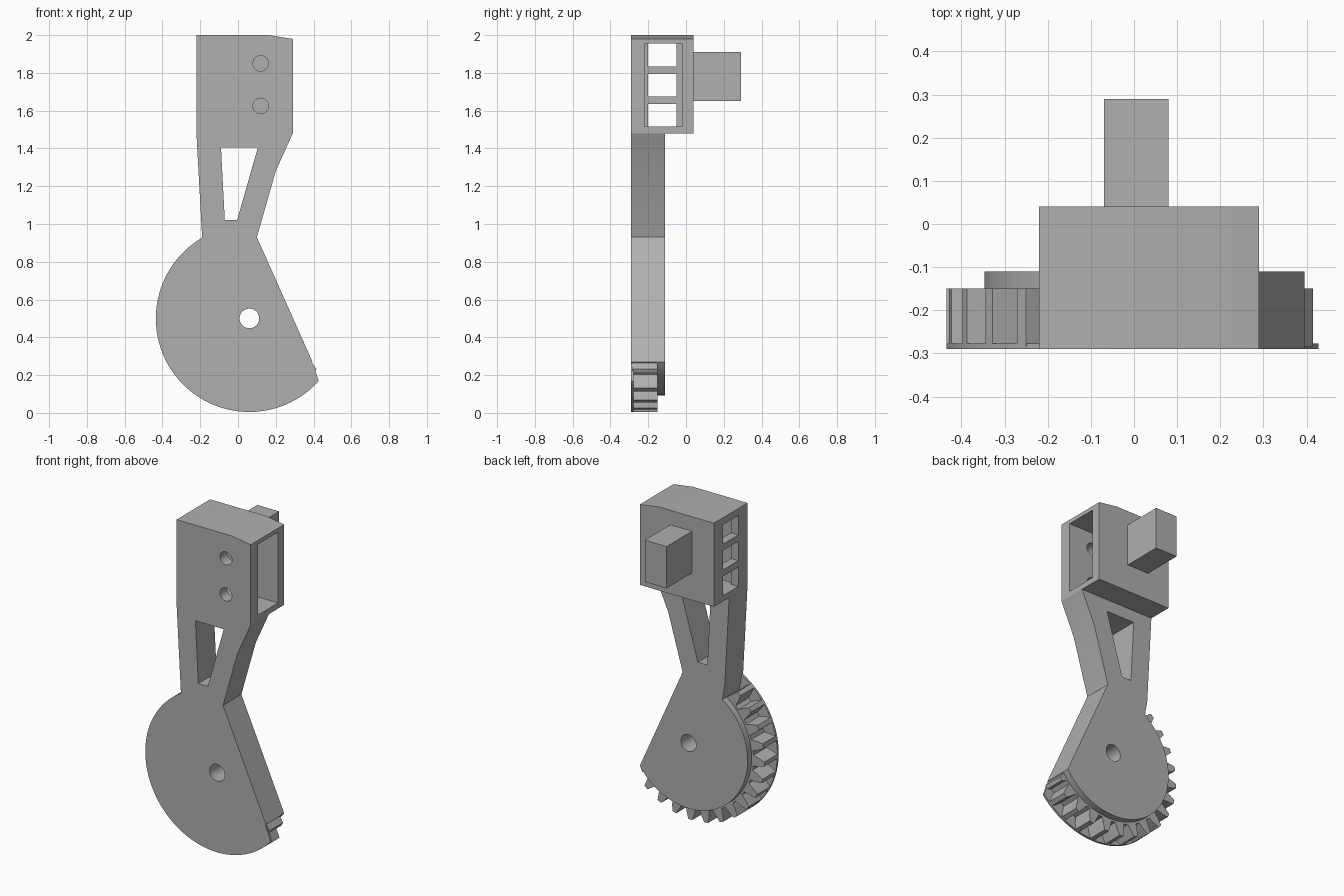
import bpy, bmesh
from math import radians, cos, sin

if "Cube" in bpy.data.objects:
    bpy.data.objects.remove(bpy.data.objects["Cube"])

grey = bpy.data.materials.new("plain_grey")
grey.use_nodes = True
grey.diffuse_color = (0.43, 0.43, 0.43, 1)
grey.node_tree.nodes["Principled BSDF"].inputs["Base Color"].default_value = (0.43, 0.43, 0.43, 1)

HUB_X, HUB_Z = 0.06, 0.5
TIP, ROOT, HUB = 0.495, 0.42, 0.407
PITCH = 360 / 28
FRONT, BACK = -0.29, -0.11


def polar(deg, r):
    return HUB_X + r * cos(radians(deg)), HUB_Z + r * sin(radians(deg))


def arc(start, end, r, steps):
    return [polar(start + (end - start) * i / steps, r) for i in range(steps + 1)]


def slab(name, outline, y0, y1):
    """Extrude an x-z outline from y0 to y1."""
    bm = bmesh.new()
    face = bm.faces.new([bm.verts.new((x, y0, z)) for x, z in outline])
    new = bmesh.ops.extrude_face_region(bm, geom=[face])["geom"]
    bmesh.ops.translate(bm, vec=(0, y1 - y0, 0),
                        verts=[v for v in new if isinstance(v, bmesh.types.BMVert)])
    bmesh.ops.recalc_face_normals(bm, faces=bm.faces)
    mesh = bpy.data.meshes.new(name)
    bm.to_mesh(mesh)
    bm.free()
    mesh.materials.append(grey)
    obj = bpy.data.objects.new(name, mesh)
    bpy.context.collection.objects.link(obj)
    return obj


def box(name, x0, x1, y0, y1, z0, z1):
    return slab(name, [(x0, z0), (x1, z0), (x1, z1), (x0, z1)], y0, y1)


def pin(name, x, z, r, y0, y1):
    ring = [(x + r * cos(radians(a)), z + r * sin(radians(a))) for a in range(0, 360, 10)]
    return slab(name, ring, y0, y1)


def combine(target, other, operation):
    other.hide_render = True
    mod = target.modifiers.new(operation.lower(), 'BOOLEAN')
    mod.operation, mod.object, mod.solver = operation, other, 'EXACT'
    bpy.context.view_layer.objects.active = target
    bpy.ops.object.modifier_apply(modifier=mod.name)
    bpy.data.objects.remove(other)


# Arm with the sector hub at its foot
arm = slab("lever_arm", [(0.10, 0.93), (0.20, 1.28), (0.29, 1.48), (0.29, 1.55),
                         (-0.22, 1.55), (-0.22, 1.48), (-0.19, 0.93)]
           + arc(125, 325.4, HUB, 72), FRONT, BACK)

# Toothed sector
teeth = [polar(122, HUB - 0.1)]
for k in range(-1, 14):
    mid = 143.2 + k * PITCH
    teeth += [polar(mid + a, r) for a, r in
              ((-4.6, ROOT), (-3.2, 0.458), (-1.6, TIP), (0, TIP), (1.6, TIP), (3.2, 0.458), (4.6, ROOT))]
teeth += [polar(318.6, ROOT), polar(320, 0.45), polar(323, 0.445), polar(325.2, HUB - 0.01),
          (HUB_X, HUB_Z)]
gear = slab("gear_teeth", teeth, FRONT + 0.006, -0.15)

# Thin front flange closing the teeth
flange = slab("front_flange", arc(120, 318, TIP, 80)
              + [polar(322, 0.44), polar(325, HUB - 0.01), (HUB_X, HUB_Z)], FRONT, FRONT + 0.013)

# Hollow head, open on one side
head = slab("head", [(-0.22, 1.48), (0.29, 1.48), (0.29, 1.98), (0.16, 2.0), (-0.22, 2.0)],
            FRONT, 0.04)

for part in (flange, gear, head):
    combine(arm, part, 'UNION')

# Openings
cutters = [
    slab("arm_slot", [(-0.09, 1.405), (0.105, 1.405), (-0.005, 1.02), (-0.07, 1.02)], -0.4, 0),
    pin("axle_hole", HUB_X, HUB_Z, 0.052, -0.4, 0),
    box("head_cavity", -0.17, 0.4, -0.22, -0.02, 1.515, 1.955),
    pin("upper_screw_hole", 0.12, 1.85, 0.041, -0.4, -0.1),
    pin("lower_screw_hole", 0.12, 1.625, 0.041, -0.4, -0.1),
]
for z0 in (1.515, 1.675, 1.835):
    cutters.append(box("side_window", -0.4, -0.1, -0.2, -0.05, z0, z0 + 0.12))
for cutter in cutters:
    combine(arm, cutter, 'DIFFERENCE')

# Square peg on the back
peg = box("back_peg", -0.07, 0.08, 0.04, 0.29, 1.65, 1.91)

for obj in (arm, peg):
    bpy.ops.object.select_all(action='DESELECT')
    obj.select_set(True)
    bpy.context.view_layer.objects.active = obj
    bpy.ops.object.shade_smooth_by_angle(angle=radians(20))
